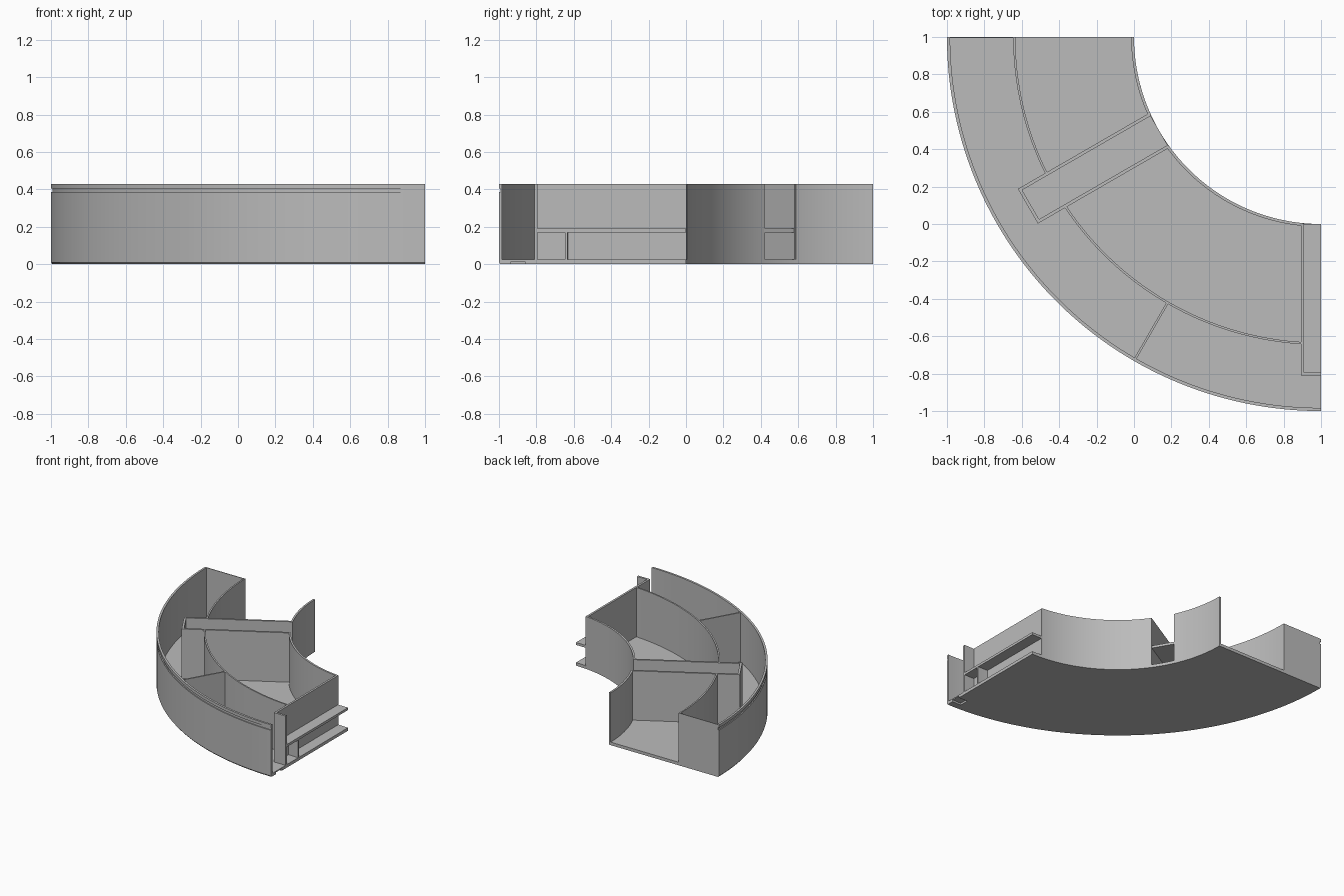
import bpy, bmesh, math
from mathutils import Matrix, Vector

cube = bpy.data.objects.get("Cube")
if cube:
    bpy.data.objects.remove(cube, do_unlink=True)

grey = bpy.data.materials.new("plain grey")
grey.use_nodes = True
grey.diffuse_color = (0.5, 0.5, 0.5, 1)
grey.node_tree.nodes["Principled BSDF"].inputs["Base Color"].default_value = (0.5, 0.5, 0.5, 1)

# Shared dimensions: the tray is a quarter ring around the point CENTRE
CENTRE = Vector((1, 1, 0))
TOP, FLOOR = 0.43, 0.025
SHELF_LOW, SHELF_HIGH = 0.17, 0.19
HALF, WALL = 0.107, 0.017
CHANNEL_END = 1.81
MID_IN, MID_OUT = 1.634, 1.646


def finish(name, bm):
    bmesh.ops.recalc_face_normals(bm, faces=bm.faces)
    mesh = bpy.data.meshes.new(name)
    bm.to_mesh(mesh)
    bm.free()
    mesh.materials.append(grey)
    obj = bpy.data.objects.new(name, mesh)
    bpy.context.collection.objects.link(obj)
    bpy.ops.object.select_all(action='DESELECT')
    obj.select_set(True)
    bpy.context.view_layer.objects.active = obj
    bpy.ops.object.shade_smooth_by_angle(angle=math.radians(30))
    return obj


def sweep(name, profile, start, end):
    """Sweep a closed (radius, height) profile between two angles in degrees."""
    bm = bmesh.new()
    steps = max(2, round((end - start) / 1.25))
    rings = []
    for i in range(steps + 1):
        a = math.radians(start + (end - start) * i / steps)
        rings.append([bm.verts.new(CENTRE + Vector((r * math.cos(a), r * math.sin(a), z)))
                      for r, z in profile])
    n = len(profile)
    for p, q in zip(rings, rings[1:]):
        for k in range(n):
            m = (k + 1) % n
            bm.faces.new((p[k], p[m], q[m], q[k]))
    bm.faces.new(rings[0])
    bm.faces.new(rings[-1])
    return finish(name, bm)


def arc_wall(name, r0, r1, z0, z1, start, end):
    return sweep(name, [(r0, z0), (r1, z0), (r1, z1), (r0, z1)], start, end)


def radial_box(name, angle, r, t, z):
    """Box spanning radius r, sideways offset t and height z along an angle."""
    bm = bmesh.new()
    bmesh.ops.create_cube(bm, size=1)
    size = [b - a for a, b in (r, t, z)]
    mid = [(a + b) / 2 for a, b in (r, t, z)]
    bm.transform(Matrix.Translation(CENTRE) @ Matrix.Rotation(math.radians(angle), 4, 'Z')
                 @ Matrix.Translation(mid) @ Matrix.Diagonal((*size, 1)))
    return finish(name, bm)


# Floor with shallow connector notches cut under both ends
floor = arc_wall("floor", 1.0, 1.99, 0, FLOOR, 180, 270)
notches = [(180, (1.23, 1.35), (-0.1, 0.08)),
           (180, (1.74, 1.86), (-0.1, 0.08)),
           (270, (1.86, 1.935), (-0.08, 0.1))]
for angle, r, t in notches:
    cutter = radial_box("notch_cutter", angle, r, t, (-0.1, 0.015))
    cutter.hide_render = True
    mod = floor.modifiers.new("notch", 'BOOLEAN')
    mod.operation = 'DIFFERENCE'
    mod.solver = 'EXACT'
    mod.object = cutter
    bpy.context.view_layer.objects.active = floor
    bpy.ops.object.modifier_apply(modifier=mod.name)
    bpy.data.objects.remove(cutter, do_unlink=True)

# Outer wall with a groove near the rim and a chamfered foot
sweep("outer_wall", [(1.983, 0), (1.992, 0), (2.0, 0.01), (2.0, 0.385), (1.992, 0.385),
                     (1.992, 0.405), (2.0, 0.405), (2.0, TOP), (1.983, TOP)], 180, 270)

# Inner wall, interrupted where the channels open
gap_in = math.degrees(math.asin((HALF - 0.008) / 1.01))
arc_wall("inner_wall_back", 1.0, 1.015, 0, TOP, 180, 210 - gap_in)
arc_wall("inner_wall_front", 1.0, 1.015, 0, TOP, 210 + gap_in, 270 - gap_in)

# Middle wall, lowered where it passes under the channels
gap_mid = math.degrees(math.asin((HALF - 0.008) / MID_IN))
arc_wall("middle_wall_back", MID_IN, MID_OUT, FLOOR, TOP, 180, 210 - gap_mid)
arc_wall("middle_wall_front", MID_IN, MID_OUT, FLOOR, TOP, 210 + gap_mid, 270 - gap_mid)
arc_wall("middle_wall_under_channel", MID_IN, MID_OUT, FLOOR, SHELF_LOW,
         210 - gap_mid, 210 + gap_mid)
arc_wall("middle_wall_under_end", MID_IN, MID_OUT, FLOOR, SHELF_LOW, 270 - gap_mid, 270)


# Channels: side walls, end wall and a raised shelf over an open tunnel
def channel(prefix, angle, low, high, sides):
    for i, s in enumerate(sides):
        t = sorted((s * (HALF - WALL), s * HALF))
        radial_box(f"{prefix}_side_{i + 1}", angle, (0.997, CHANNEL_END), t, (FLOOR, TOP))
    radial_box(prefix + "_end_wall", angle, (CHANNEL_END - WALL, CHANNEL_END),
               (low, high), (FLOOR, TOP))
    radial_box(prefix + "_shelf", angle, (1.0, CHANNEL_END - WALL),
               (low, high), (SHELF_LOW, SHELF_HIGH))


inside = HALF - WALL
channel("cross_channel", 210, -inside, inside, (-1, 1))
channel("end_half_channel", 270, -inside, 0, (-1,))

# Radial dividers in the outer bay
radial_box("outer_divider", 240, (MID_OUT - 0.004, 1.987), (-0.006, 0.006), (FLOOR, TOP))
radial_box("back_end_wall", 180, (MID_IN, 1.99), (0, 0.006), (FLOOR, TOP))
